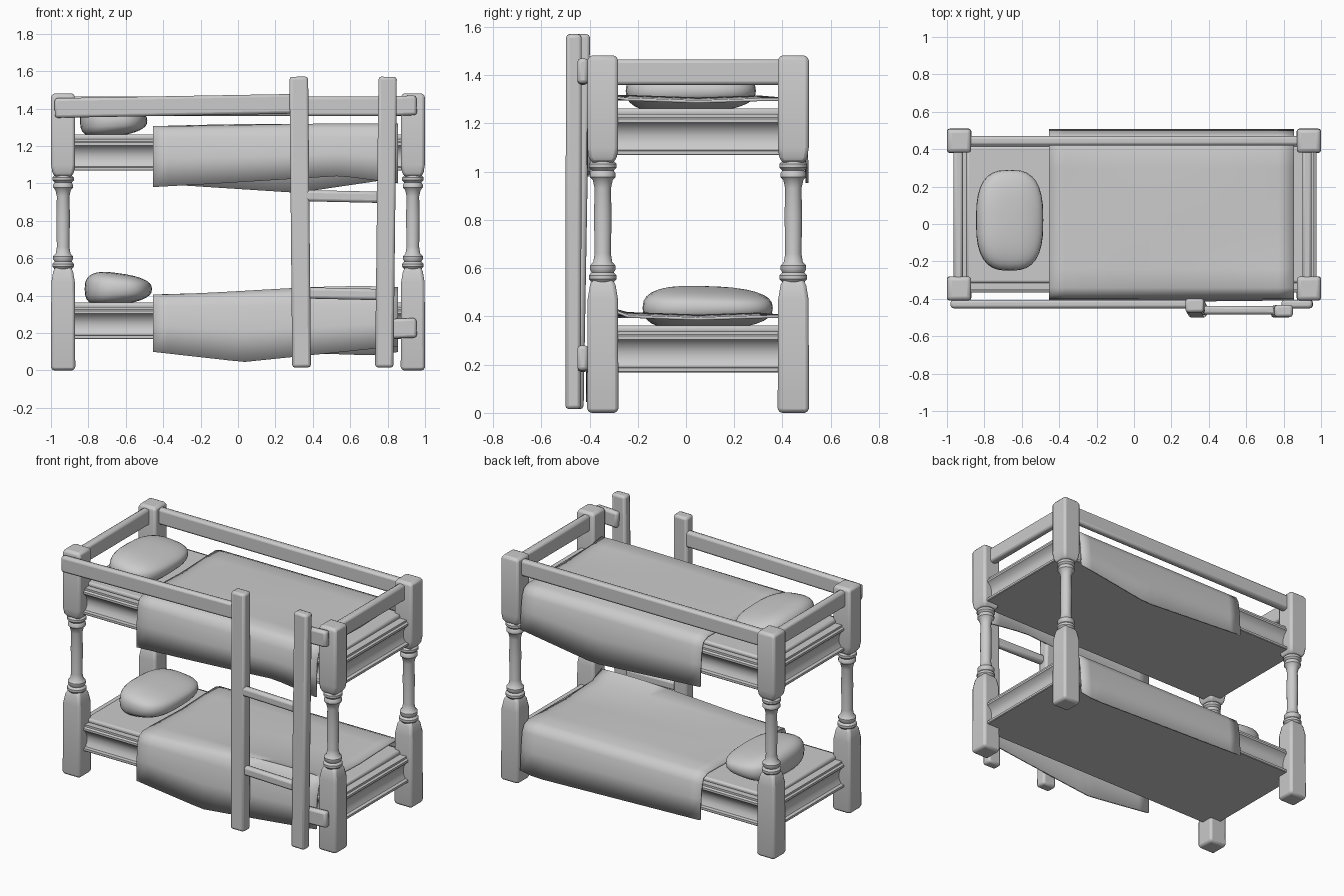
import bpy, bmesh, math
from mathutils import Vector

if "Cube" in bpy.data.objects:
    bpy.data.objects.remove(bpy.data.objects["Cube"], do_unlink=True)

grey = bpy.data.materials.new("plain grey")
grey.use_nodes = True
COLOUR = (0.6, 0.6, 0.6, 1)
grey.diffuse_color = COLOUR
grey.node_tree.nodes["Principled BSDF"].inputs["Base Color"].default_value = COLOUR

LEVEL = 0.9            # height between the two beds
POST_X, POST_Y = 0.935, (-0.345, 0.445)


def finish(name, bm, bevel=0, segments=2, angle=35):
    """Turn a bmesh into a shaded object, with an optional rounded edge."""
    bmesh.ops.recalc_face_normals(bm, faces=bm.faces)
    mesh = bpy.data.meshes.new(name)
    bm.to_mesh(mesh)
    bm.free()
    mesh.materials.append(grey)
    obj = bpy.data.objects.new(name, mesh)
    bpy.context.collection.objects.link(obj)
    if bevel:
        mod = obj.modifiers.new("rounding", "BEVEL")
        mod.width, mod.segments, mod.limit_method = bevel, segments, "ANGLE"
    bpy.ops.object.select_all(action="DESELECT")
    obj.select_set(True)
    bpy.context.view_layer.objects.active = obj
    bpy.ops.object.shade_smooth_by_angle(angle=math.radians(angle))
    return obj


def loft(name, rings, centre, sides=4, bevel=0):
    """Stack rings of (z, half x, half y); four sides give a rectangle."""
    bm = bmesh.new()
    grow = math.sqrt(2) if sides == 4 else 1
    loops = []
    for z, hx, hy in rings:
        loop = []
        for i in range(sides):
            a = 2 * math.pi * (i + 0.5) / sides
            loop.append(bm.verts.new((centre[0] + hx * grow * math.cos(a),
                                      centre[1] + hy * grow * math.sin(a), z)))
        loops.append(loop)
    for low, high in zip(loops, loops[1:]):
        for i in range(sides):
            j = (i + 1) % sides
            bm.faces.new((low[i], low[j], high[j], high[i]))
    bm.faces.new(loops[0])
    bm.faces.new(loops[-1])
    return finish(name, bm, bevel)


def beam(name, start, end, width, height, bevel=0.015):
    """Rounded bar between two points."""
    start, end = Vector(start), Vector(end)
    axis = (end - start).normalized()
    up = Vector((0, 1, 0)) if abs(axis.z) > 0.7 else Vector((0, 0, 1))
    side = axis.cross(up).normalized() * width / 2
    up = side.cross(axis).normalized() * height / 2
    bm = bmesh.new()
    ends = [[bm.verts.new(p + side * s + up * u)
             for s, u in ((-1, -1), (1, -1), (1, 1), (-1, 1))] for p in (start, end)]
    for i in range(4):
        j = (i + 1) % 4
        bm.faces.new((ends[0][i], ends[0][j], ends[1][j], ends[1][i]))
    bm.faces.new(ends[0])
    bm.faces.new(ends[1])
    return finish(name, bm, bevel)


def lerp(points, x):
    """Read a height from a short polyline of (x, z)."""
    for (xa, za), (xb, zb) in zip(points, points[1:]):
        if x <= xb:
            return za + (zb - za) * (x - xa) / (xb - xa)
    return points[-1][1]


# Corner posts: square foot and head joined by a turned shaft
FOOT = [(0, 0.06), (0.02, 0.065), (0.47, 0.063), (0.53, 0.053), (0.555, 0.04)]
HEAD = [(1.035, 0.045), (1.06, 0.058), (1.1, 0.064), (1.46, 0.064), (1.482, 0.056)]
SHAFT = [(0.54, 0.045), (0.555, 0.058), (0.57, 0.058), (0.582, 0.046), (0.595, 0.054),
         (0.61, 0.054), (0.625, 0.04), (0.66, 0.034), (0.82, 0.037), (0.93, 0.034),
         (0.965, 0.042), (0.978, 0.054), (0.992, 0.054), (1.005, 0.046), (1.017, 0.058),
         (1.032, 0.058), (1.045, 0.045)]
for x, side in ((-POST_X, "right"), (POST_X, "left")):
    for y, end in zip(POST_Y, ("front", "back")):
        tag = f"{end}_{side}_post"
        for part, profile, sides, bevel in (("foot", FOOT, 4, 0.014), ("shaft", SHAFT, 20, 0),
                                            ("head", HEAD, 4, 0.014)):
            loft(f"{tag}_{part}", [(z, r, r) for z, r in profile], (x, y), sides, bevel)

# Moulded bed frames with thin mattresses: height and inset of each profile point
FRAME = [(0.168, 0.004), (0.172, 0), (0.186, 0), (0.19, 0.02), (0.215, 0.033), (0.25, 0.035),
         (0.28, 0.025), (0.3, 0.006), (0.304, 0), (0.318, 0), (0.325, 0.012), (0.338, 0.012)]


def pillow(name, centre, half):
    bm = bmesh.new()
    bmesh.ops.create_uvsphere(bm, u_segments=32, v_segments=16, radius=1)
    for v in bm.verts:
        x, y, z = (math.copysign(abs(c) ** 0.72, c) for c in v.co)
        z *= 1 - 0.3 * x - 0.12 * y
        v.co = [c + h * k for c, h, k in zip(centre, half, (x, y, z))]
    finish(name, bm, angle=80)


def blanket(name, lift, front_hem, back_hem, puff):
    """Draped cloth: one cross-section swept along x with uneven hems."""
    bm = bmesh.new()
    rows = []
    count = 16
    for i in range(count + 1):
        t = i / count
        x = -0.455 + 1.31 * t
        swell = 0.012 * math.sin(math.pi * t)
        rise = puff * math.sin(math.pi * min(1, t * 0.75) ** 1.5)
        front, back = lerp(front_hem, x), lerp(back_hem, x)
        section = [(-0.402 - swell / 2, front), (-0.402 - swell / 2, (front + 0.38) / 2),
                   (-0.392, 0.345), (-0.375, 0.385 + rise / 2), (-0.34, 0.4 + rise),
                   (-0.24, 0.4 + swell), (0.05, 0.39 + swell), (0.3, 0.398 + swell),
                   (0.42, 0.4), (0.462, 0.385), (0.482, 0.345),
                   (0.494, (back + 0.38) / 2), (0.502, back)]
        rows.append([bm.verts.new((x, y, z + lift)) for y, z in section])
    for a, b in zip(rows, rows[1:]):
        for j in range(len(a) - 1):
            bm.faces.new((a[j], b[j], b[j + 1], a[j + 1]))
    obj = finish(name, bm, angle=60)
    mod = obj.modifiers.new("thickness", "SOLIDIFY")
    mod.thickness, mod.offset = 0.012, 0


HEMS = {
    "lower": ([(-0.46, 0.1), (0.03, 0.045), (0.86, 0.13)], [(-0.46, 0.12), (0.75, 0.08), (0.86, 0.1)]),
    "upper": ([(-0.46, 0.08), (-0.1, 0.1), (0.55, 0.14), (0.86, 0.1)],
              [(-0.46, 0.1), (0.32, 0.05), (0.86, 0.13)]),
}
for name, lift, puff in (("lower", 0, 0.045), ("upper", LEVEL, 0.015)):
    loft(f"{name}_frame", [(z + lift, 0.965 - i, 0.415 - i) for z, i in FRAME], (0.01, 0.05))
    loft(f"{name}_mattress", [(z + lift, 0.905, 0.365) for z in (0.33, 0.362)], (0.01, 0.05), 4, 0.012)
    blanket(f"{name}_blanket", lift, *HEMS[name], puff)
pillow("lower_pillow", (-0.64, 0.09, 0.435), (0.18, 0.27, 0.083))
pillow("upper_pillow", (-0.665, 0.02, 1.335), (0.18, 0.27, 0.083))

# Guard rails around the upper bed
RAIL_Z = 1.412
beam("back_rail", (-0.9, 0.445, RAIL_Z), (0.9, 0.445, RAIL_Z), 0.05, 0.105)
beam("right_end_rail", (-0.94, -0.3, RAIL_Z), (-0.94, 0.4, RAIL_Z), 0.05, 0.105)
beam("left_end_rail", (0.925, -0.3, RAIL_Z), (0.925, 0.4, RAIL_Z), 0.05, 0.105)
beam("front_rail", (-0.98, -0.428, 1.403), (0.32, -0.428, 1.426), 0.045, 0.105)

# Ladder with two rungs, tied to the corner post by short blocks
beam("ladder_right_upright", (0.34, -0.462, 0.016), (0.325, -0.435, 1.57), 0.1, 0.075)
beam("ladder_left_upright", (0.782, -0.468, 0.016), (0.8, -0.465, 1.57), 0.098, 0.065)
for name, z in (("lower", 0.41), ("upper", 0.93)):
    beam(f"{name}_rung", (0.34, -0.46, z + 0.005), (0.79, -0.462, z - 0.005), 0.045, 0.06)
for name, z in (("lower", 0.222), ("upper", RAIL_Z)):
    beam(f"{name}_ladder_block", (0.79, -0.428, z), (0.955, -0.428, z + 0.006), 0.045, 0.105)
